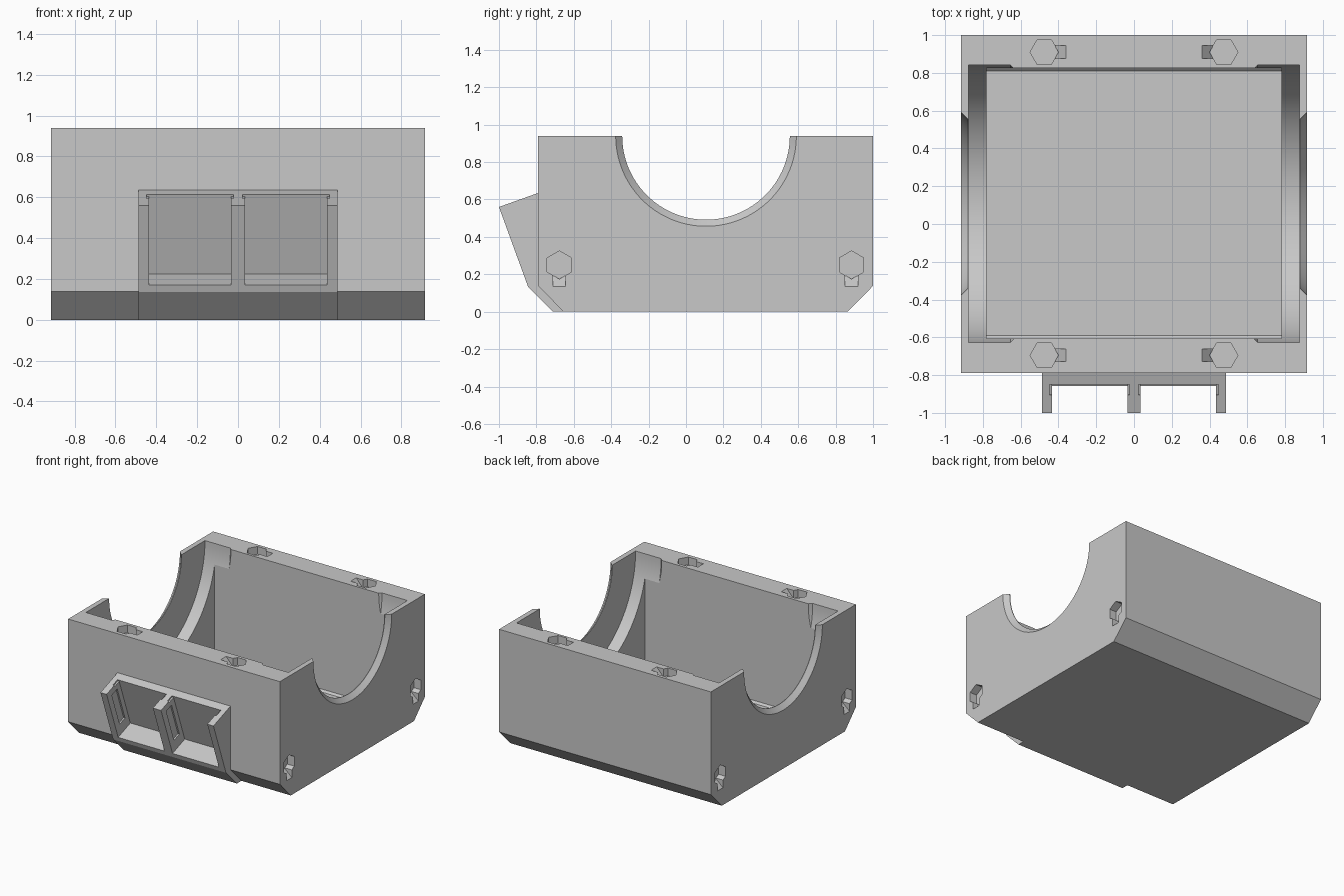
import bpy, bmesh, math
from mathutils import Vector as V

if "Cube" in bpy.data.objects:
    bpy.data.objects.remove(bpy.data.objects["Cube"])

grey = bpy.data.materials.new("plain grey")
grey.use_nodes = True
grey.diffuse_color = (0.58, 0.58, 0.58, 1)
grey.node_tree.nodes["Principled BSDF"].inputs["Base Color"].default_value = (0.58, 0.58, 0.58, 1)


def finish(name, bm):
    bmesh.ops.recalc_face_normals(bm, faces=bm.faces)
    mesh = bpy.data.meshes.new(name)
    bm.to_mesh(mesh)
    bm.free()
    mesh.materials.append(grey)
    ob = bpy.data.objects.new(name, mesh)
    bpy.context.collection.objects.link(ob)
    return ob


def prism(name, points, vec):
    """Extrude a flat outline along a vector."""
    bm = bmesh.new()
    face = bm.faces.new([bm.verts.new(p) for p in points])
    new = bmesh.ops.extrude_face_region(bm, geom=[face], use_keep_orig=True)["geom"]
    bmesh.ops.translate(bm, vec=vec, verts=[g for g in new if isinstance(g, bmesh.types.BMVert)])
    return finish(name, bm)


def side_prism(name, yz, x0, x1):
    return prism(name, [V((x0, y, z)) for y, z in yz], V((x1 - x0, 0, 0)))


def lathe_x(name, profile, cy, cz, n=128):
    """Turn (x, radius) pairs around an axis parallel to x."""
    bm = bmesh.new()
    rings = [[bm.verts.new((x, cy + r * math.cos(math.tau * i / n), cz + r * math.sin(math.tau * i / n)))
              for i in range(n)] for x, r in profile]
    for a, b in zip(rings, rings[1:]):
        for i in range(n):
            bm.faces.new((a[i], a[(i + 1) % n], b[(i + 1) % n], b[i]))
    bm.faces.new(rings[0])
    bm.faces.new(rings[-1])
    return finish(name, bm)


def combine(target, tool, operation="DIFFERENCE"):
    mod = target.modifiers.new(tool.name, "BOOLEAN")
    mod.operation, mod.object, mod.solver = operation, tool, "EXACT"
    with bpy.context.temp_override(object=target, active_object=target):
        bpy.ops.object.modifier_apply(modifier=mod.name)
    bpy.data.objects.remove(tool)


# Main shell with chamfered lower edges
W, H = 0.915, 0.94
case = side_prism("lower_case", [(-0.655, 0), (0.865, 0), (1, 0.138), (1, H), (-0.79, H), (-0.79, 0.138)], -W, W)

# Tilted socket housing on the front
housing = side_prism("socket_housing", [(-0.6, 0), (-0.71, 0), (-0.845, 0.135), (-1, 0.56), (-0.79, 0.635),
                                        (-0.7, 0.635), (-0.7, 0.15)], -0.488, 0.488)
combine(case, housing, "UNION")

# Inner cavity with eased floor edges
combine(case, side_prism("cavity", [(-0.605, 1.1), (-0.605, 0.06), (-0.59, 0.045), (0.81, 0.045), (0.825, 0.06),
                                    (0.825, 1.1)], -0.78, 0.78))

# Round seats behind each end wall, and the flared cradle opening
for s in (-1, 1):
    seat = [(s * 0.875, 0.735), (s * 0.655, 0.735), (s * 0.635, 0.715)]
    combine(case, lathe_x("ring_seat", seat, 0.107, H))
cradle = [(-0.95, 0.518), (-0.88, 0.448), (0.88, 0.448), (0.95, 0.518)]
combine(case, lathe_x("cradle", cradle, 0.107, H))


# Hexagonal nut pockets with a ramped slot
def nut_pocket(centre, out, slot, depth=0.06):
    c, n, s = V(centre), V(out), V(slot)
    t = n.cross(s)
    hexagon = [c + n * 0.02 + (s * math.cos(i * math.pi / 3) + t * math.sin(i * math.pi / 3)) * 0.075
               for i in range(6)]
    combine(case, prism("nut_pocket", hexagon, -n * (depth + 0.02)))
    ramp = [(0, -depth), (0.06, -depth), (0.115, 0), (0.115, 0.02), (0, 0.02)]
    combine(case, prism("nut_slot", [c + s * a + n * b - t * 0.034 for a, b in ramp], t * 0.068))


for side in (-1, 1):
    for y in (-0.695, 0.91):
        nut_pocket((side * 0.475, y, H), (0, 0, 1), (-side, 0, 0))
    for y in (-0.677, 0.885):
        nut_pocket((side * W, y, 0.25), (side, 0, 0), (0, 0, -1))


# Two open-topped sockets, laid out along the tilted front face
def tilted(u, d):
    a = math.radians(20)
    return (-0.845 - u * math.sin(a) + d * math.cos(a), 0.135 + u * math.cos(a) + d * math.sin(a))


def tilted_box(name, u0, u1, d0, d1, x0, x1):
    combine(case, side_prism(name, [tilted(u0, d0), tilted(u1, d0), tilted(u1, d1), tilted(u0, d1)], x0, x1))


for x in (-0.235, 0.235):
    tilted_box("socket", 0.037, 0.65, -0.1, 0.16, x - 0.2, x + 0.2)
    tilted_box("socket_side_recess", 0.12, 0.4, 0.05, 0.12, x - 0.212, x + 0.212)
    tilted_box("socket_clip_groove", 0.44, 0.65, 0.1, 0.16, x - 0.212, x + 0.212)

# Smooth the round surfaces, keep machined edges sharp
bpy.ops.object.select_all(action="DESELECT")
case.select_set(True)
bpy.context.view_layer.objects.active = case
bpy.ops.object.shade_smooth_by_angle(angle=math.radians(10))
